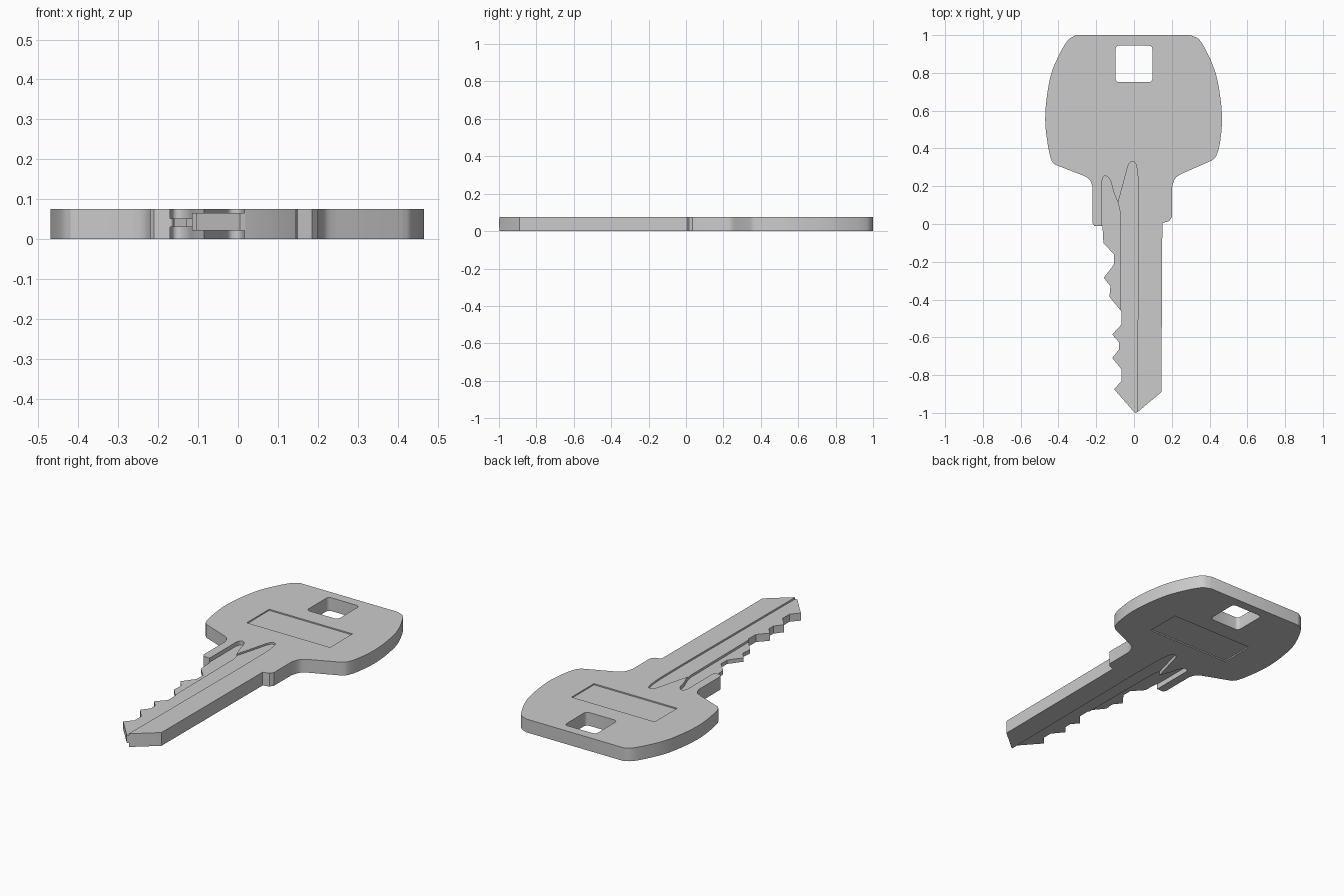
import bpy, bmesh
from mathutils import Vector
from math import sin, cos, pi

if "Cube" in bpy.data.objects:
    bpy.data.objects.remove(bpy.data.objects["Cube"])

T = 0.075  # key thickness


def spline(pts, n=5):
    """Catmull-Rom curve through the points."""
    p = [Vector(q) for q in pts]
    p = [2 * p[0] - p[1]] + p + [2 * p[-1] - p[-2]]
    out = []
    for a, b, c, d in zip(p, p[1:], p[2:], p[3:]):
        for i in range(n):
            t = i / n
            out.append(0.5 * (2 * b + (c - a) * t + (2 * a - 5 * b + 4 * c - d) * t**2
                              + (3 * b - a - 3 * c + d) * t**3))
    return [tuple(v) for v in out + [p[-2]]]


def rounded_rect(x, y, w, h, r):
    pts = []
    for k, (sx, sy) in enumerate(((1, 1), (-1, 1), (-1, -1), (1, -1))):
        for i in range(5):
            a = (k + i / 4) * pi / 2
            pts.append((x + sx * (w / 2 - r) + r * cos(a), y + sy * (h / 2 - r) + r * sin(a)))
    return pts


def plate(name, pts, z0, z1):
    """Extrude a flat outline from z0 to z1."""
    bm = bmesh.new()
    face = bm.faces.new([bm.verts.new((x, y, z0)) for x, y in pts])
    ext = bmesh.ops.extrude_face_region(bm, geom=[face])
    bmesh.ops.translate(bm, vec=(0, 0, z1 - z0),
                        verts=[v for v in ext["geom"] if isinstance(v, bmesh.types.BMVert)])
    bmesh.ops.recalc_face_normals(bm, faces=bm.faces)
    mesh = bpy.data.meshes.new(name)
    bm.to_mesh(mesh)
    bm.free()
    ob = bpy.data.objects.new(name, mesh)
    bpy.context.collection.objects.link(ob)
    return ob


def cut(target, name, pts, z0, z1):
    cutter = plate(name, pts, z0, z1)
    cutter.hide_render = True
    bpy.context.view_layer.objects.active = target
    mod = target.modifiers.new(name, 'BOOLEAN')
    mod.operation, mod.solver, mod.object = 'DIFFERENCE', 'EXACT', cutter
    bpy.ops.object.modifier_apply(modifier=name)
    bpy.data.objects.remove(cutter)


# Outline: bow sides, shoulders, straight blade back and bitted edge
right_bow = spline([(0.30, 1), (0.355, 0.965), (0.425, 0.82), (0.455, 0.685),
                    (0.466, 0.55), (0.455, 0.43), (0.435, 0.36), (0.41, 0.335)])
right_neck = spline([(0.25, 0.265), (0.217, 0.24), (0.2, 0.19)], 4)
shoulder_right = [(0.2, 0.035), (0.185, 0.015), (0.15, 0.005), (0.145, -0.89), (0.02, -0.995)]
bitting = [(0.005, -1), (-0.105, -0.875), (-0.065, -0.83), (-0.065, -0.77), (-0.115, -0.71),
           (-0.08, -0.665), (-0.08, -0.625), (-0.115, -0.585), (-0.065, -0.53),
           (-0.065, -0.465), (-0.13, -0.385), (-0.125, -0.33), (-0.16, -0.285),
           (-0.107, -0.215), (-0.107, -0.16), (-0.162, -0.10), (-0.167, -0.01)]
shoulder_left = [(-0.21, -0.01), (-0.22, 0.005)]
left_neck = spline([(-0.22, 0.2), (-0.235, 0.235), (-0.265, 0.255)], 4)
left_bow = spline([(-0.42, 0.315), (-0.44, 0.345), (-0.458, 0.43), (-0.47, 0.55),
                   (-0.46, 0.685), (-0.43, 0.82), (-0.36, 0.96), (-0.31, 1)])
key = plate("key_body", right_bow + right_neck + shoulder_right + bitting
            + shoulder_left + left_neck + left_bow, 0, T)

# Keyring hole
cut(key, "ring_hole", rounded_rect(0, 0.848, 0.195, 0.195, 0.02), -1, 1)

# Milled grooves and label recesses on both faces
long_groove = ([(0.015, -1.1)] + spline([(0.024, 0.0), (0.022, 0.22), (0.01, 0.315),
               (-0.01, 0.33), (-0.03, 0.31), (-0.055, 0.22), (-0.085, 0.11)])
               + [(-0.09, -0.45), (-0.25, -0.5), (-0.25, -1.1)])
short_groove = ([(-0.072, -0.468), (-0.075, 0.07)]
                + spline([(-0.083, 0.105), (-0.108, 0.17), (-0.125, 0.23), (-0.145, 0.253),
                          (-0.162, 0.25), (-0.17, 0.225)])
                + [(-0.17, -0.468)])
label = [(-0.26, 0.45), (0.26, 0.45), (0.26, 0.65), (-0.26, 0.65)]
for name, outline, low, high in (("long_groove", long_groove, 0.022, 0.065),
                                 ("short_groove", short_groove, 0.03, 0.052),
                                 ("label_recess", label, 0.007, T - 0.007)):
    cut(key, name + "_top", outline, high, 0.2)
    cut(key, name + "_bottom", outline, -0.2, low)

key.select_set(True)
bpy.context.view_layer.objects.active = key
bpy.ops.object.shade_smooth_by_angle(angle=0.5)
